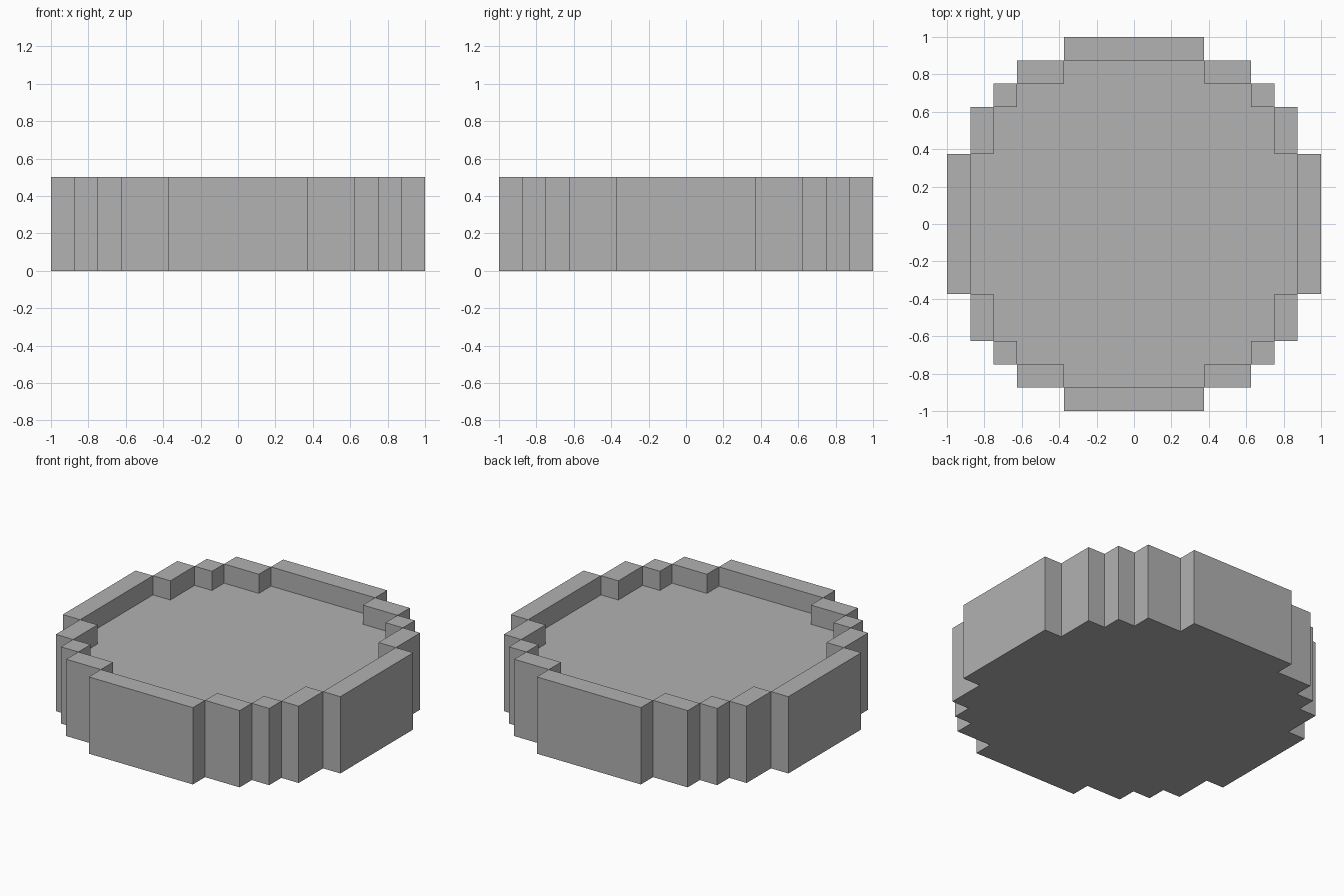
import bpy
import bmesh

cube = bpy.data.objects.get("Cube")
if cube:
    bpy.data.objects.remove(cube, do_unlink=True)

U = 0.125               # one block
HEIGHT, FLOOR = 4 * U, 3 * U

grey = bpy.data.materials.new("stone_grey")
grey.use_nodes = True
colour = (0.445, 0.445, 0.445, 1)
grey.diffuse_color = colour
grey.node_tree.nodes["Principled BSDF"].inputs["Base Color"].default_value = colour

# Quarter staircases in blocks, running from the +y side to the +x side
OUTER = [(3, 8), (3, 7), (5, 7), (5, 6), (6, 6), (6, 5), (7, 5), (7, 3), (8, 3)]
INNER = [(3, 7), (3, 6), (5, 6), (5, 5), (6, 5), (6, 3), (7, 3)]


def full_outline(quarter):
    """Turn the quarter staircase through four right angles."""
    points = []
    for turn in range(4):
        points += quarter
        quarter = [(y, -x) for x, y in quarter]
    return [(x * U, y * U) for x, y in points]


def add_cap(bm, outline, z):
    bm.faces.new([bm.verts.new((x, y, z)) for x, y in outline])


def add_walls(bm, outline, low, high):
    for (ax, ay), (bx, by) in zip(outline, outline[1:] + outline[:1]):
        corners = [(ax, ay, low), (bx, by, low), (bx, by, high), (ax, ay, high)]
        bm.faces.new([bm.verts.new(c) for c in corners])


def add_rim_block(bm, x0, x1, y0, y1):
    add_cap(bm, [(x0 * U, y0 * U), (x1 * U, y0 * U), (x1 * U, y1 * U), (x0 * U, y1 * U)], HEIGHT)


bm = bmesh.new()
outer, inner = full_outline(OUTER), full_outline(INNER)

# Underside and outer wall
add_cap(bm, outer, 0)
add_walls(bm, outer, 0, HEIGHT)

# Sunken floor and inner wall
add_cap(bm, inner[::-1], FLOOR)
add_walls(bm, inner[::-1], FLOOR, HEIGHT)

# Rim tops: four long blocks, then three stepped blocks in each corner
for s in (-1, 1):
    lo, hi = sorted((7 * s, 8 * s))
    add_rim_block(bm, -3, 3, lo, hi)
    add_rim_block(bm, lo, hi, -3, 3)
    for t in (-1, 1):
        for x0, x1, y0, y1 in ((3, 5, 6, 7), (5, 6, 5, 6), (6, 7, 3, 5)):
            add_rim_block(bm, *sorted((x0 * s, x1 * s)), *sorted((y0 * t, y1 * t)))

# Join the seams; every wall is wound to face out of the solid
bmesh.ops.remove_doubles(bm, verts=bm.verts[:], dist=0.0001)
for face in bm.faces:
    face.normal_update()
    mid = face.calc_center_median()
    # outer walls were wound clockwise, so turn all upright faces around
    if abs(face.normal.z) < 0.5:
        face.normal_flip()

mesh = bpy.data.meshes.new("basin")
bm.to_mesh(mesh)
bm.free()
mesh.materials.append(grey)
basin = bpy.data.objects.new("basin", mesh)
bpy.context.collection.objects.link(basin)
